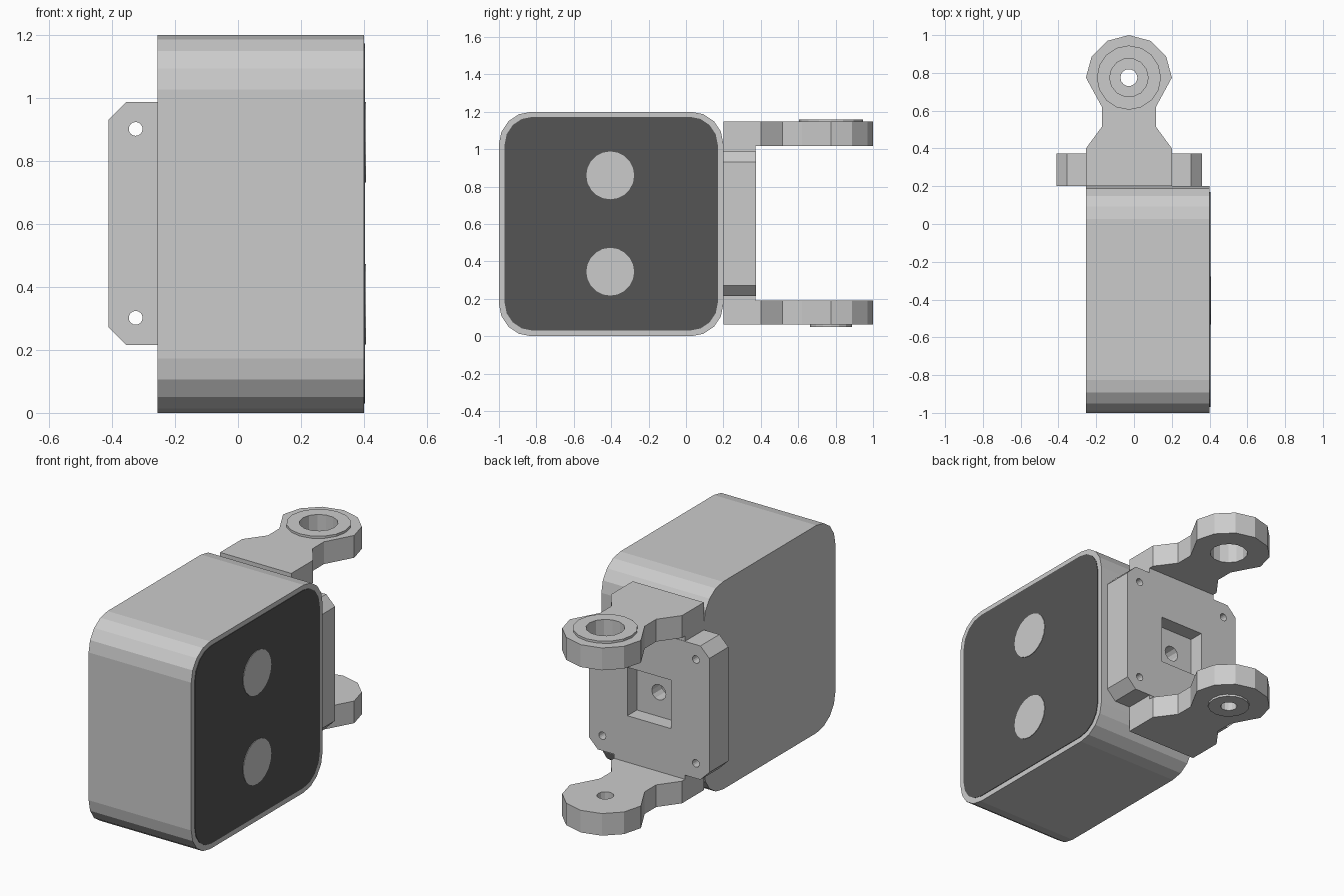
import bpy, bmesh
from math import cos, sin, pi

if "Cube" in bpy.data.objects:
    bpy.data.objects.remove(bpy.data.objects["Cube"])

CX, PY = -0.027, 0.775        # bracket centre line and pivot position


def prism(name, pts, axis, lo, hi):
    """Extrude a 2D outline along an axis (x: pts are y,z / y: x,z / z: x,y)."""
    place = {'x': lambda a, b, t: (t, a, b),
             'y': lambda a, b, t: (a, t, b),
             'z': lambda a, b, t: (a, b, t)}[axis]
    bm = bmesh.new()
    low = [bm.verts.new(place(a, b, lo)) for a, b in pts]
    high = [bm.verts.new(place(a, b, hi)) for a, b in pts]
    bm.faces.new(low)
    bm.faces.new(high)
    n = len(pts)
    for i in range(n):
        j = (i + 1) % n
        bm.faces.new((low[i], low[j], high[j], high[i]))
    bmesh.ops.recalc_face_normals(bm, faces=bm.faces)
    mesh = bpy.data.meshes.new(name)
    bm.to_mesh(mesh)
    bm.free()
    ob = bpy.data.objects.new(name, mesh)
    bpy.context.collection.objects.link(ob)
    return ob


def circle(a, b, r, n):
    return [(a + r * cos(2 * pi * i / n), b + r * sin(2 * pi * i / n)) for i in range(n)]


def rounded(a0, a1, b0, b1, r, seg):
    """Rectangle with rounded corners; seg=1 gives chamfers."""
    corners = [(a1 - r, b1 - r), (a0 + r, b1 - r), (a0 + r, b0 + r), (a1 - r, b0 + r)]
    return [(a + r * cos(pi / 2 * (k + i / seg)), b + r * sin(pi / 2 * (k + i / seg)))
            for k, (a, b) in enumerate(corners) for i in range(seg + 1)]


def cut(target, cutter):
    cutter.hide_render = True
    cutter.hide_set(True)
    cutter.display_type = 'WIRE'
    mod = target.modifiers.new(cutter.name, 'BOOLEAN')
    mod.operation = 'DIFFERENCE'
    mod.solver = 'EXACT'
    mod.object = cutter


# Housing with dark front panel and two lenses
prism("housing", rounded(-1, 0.2, 0, 1.2, 0.173, 4), 'x', -0.255, 0.401)
panel = prism("front_panel", rounded(-0.97, 0.17, 0.03, 1.173, 0.15, 4), 'x', 0.39, 0.404)
dark = bpy.data.materials.new("dark_panel")
dark.diffuse_color = (0.09, 0.09, 0.09, 1)
dark.use_nodes = True
dark.node_tree.nodes["Principled BSDF"].inputs["Base Color"].default_value = dark.diffuse_color
panel.data.materials.append(dark)
for name, z in (("lower_lens", 0.345), ("upper_lens", 0.86)):
    prism(name, circle(-0.405, z, 0.128, 20), 'x', 0.39, 0.407)

# Mounting plate with pocket, centre hole and corner screw holes
plate = prism("mounting_plate", rounded(-0.411, 0.359, 0.215, 0.988, 0.057, 1), 'y', 0.2, 0.374)
cut(plate, prism("pocket_cutter", [(CX - 0.14, 0.46), (CX + 0.14, 0.46),
                                   (CX + 0.14, 0.74), (CX - 0.14, 0.74)], 'y', 0.287, 0.5))
cut(plate, prism("centre_hole_cutter", circle(CX, 0.6, 0.045, 12), 'y', 0.1, 0.5))
for x in (-0.325, 0.273):
    for z in (0.302, 0.902):
        cut(plate, prism("screw_hole_cutter", circle(x, z, 0.022, 16), 'y', 0.1, 0.5))

# Half outline of a hinge arm, mirrored about the centre line
half = [(0.2275, 0.2), (0.2275, 0.4), (0.143, 0.515), (0.143, 0.62)]
half += [(0.2275 * cos(i * pi / 6), PY + 0.225 * sin(i * pi / 6)) for i in range(3)]
outline = ([(CX + a, b) for a, b in half] + [(CX, PY + 0.225)]
           + [(CX - a, b) for a, b in reversed(half)])

# Arms, raised washers around the pivot holes, and spacers joining arms to plate
for side, arm_z, boss_z, boss_r, hole_r, gap in (
        ("upper", (1.018, 1.147), (1.147, 1.16), 0.17, 0.102, (0.97, 1.018)),
        ("lower", (0.062, 0.19), (0.05, 0.062), 0.113, 0.045, (0.19, 0.23))):
    arm = prism(side + "_arm", outline, 'z', *arm_z)
    boss = prism(side + "_washer", circle(CX, PY, boss_r, 16), 'z', *boss_z)
    hole = prism(side + "_pivot_cutter", circle(CX, PY, hole_r, 14), 'z', arm_z[0] - 0.1, arm_z[1] + 0.1)
    cut(arm, hole)
    cut(boss, hole)
    prism(side + "_spacer", [(CX - 0.2275, 0.2), (CX + 0.2275, 0.2),
                             (CX + 0.2275, 0.372), (CX - 0.2275, 0.372)], 'z', *gap)
